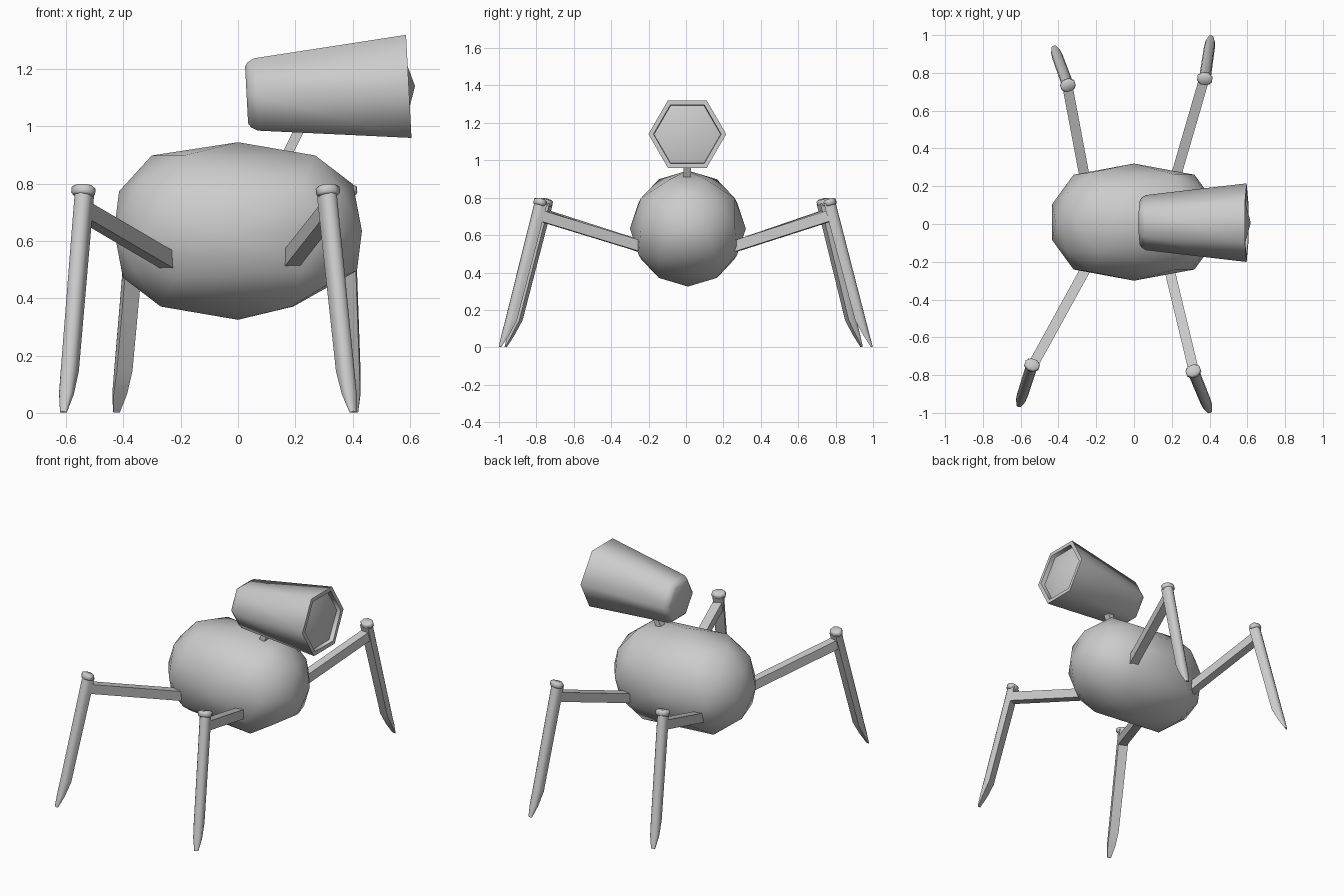
import bpy, bmesh, math
from mathutils import Vector

cube = bpy.data.objects.get("Cube")
if cube:
    bpy.data.objects.remove(cube, do_unlink=True)

grey = bpy.data.materials.new("light_grey")
grey.use_nodes = True
COLOR = (0.604, 0.604, 0.604, 1.0)
grey.diffuse_color = COLOR
grey.node_tree.nodes["Principled BSDF"].inputs["Base Color"].default_value = COLOR


def finish(bm, name, smooth_angle):
    """Turn a bmesh into a coloured object, smooth up to the given angle."""
    bmesh.ops.remove_doubles(bm, verts=bm.verts, dist=0.0002)
    bmesh.ops.recalc_face_normals(bm, faces=bm.faces)
    mesh = bpy.data.meshes.new(name)
    bm.to_mesh(mesh)
    bm.free()
    mesh.materials.append(grey)
    obj = bpy.data.objects.new(name, mesh)
    bpy.context.collection.objects.link(obj)
    bpy.ops.object.select_all(action='DESELECT')
    obj.select_set(True)
    bpy.context.view_layer.objects.active = obj
    if smooth_angle:
        bpy.ops.object.shade_smooth_by_angle(angle=math.radians(smooth_angle))
    return obj


def loft(name, sections, smooth_angle=0, cap_end=True):
    """Skin a list of equal-length point rings and cap the ends."""
    bm = bmesh.new()
    rings = [[bm.verts.new(p) for p in s] for s in sections]
    n = len(rings[0])
    for a, b in zip(rings, rings[1:]):
        for i in range(n):
            j = (i + 1) % n
            bm.faces.new((a[i], a[j], b[j], b[i]))
    bm.faces.new(rings[0])
    if cap_end:
        bm.faces.new(rings[-1])
    return finish(bm, name, smooth_angle)


def ring(profile, center, u, v, ru, rv):
    return [center + u * (a * ru) + v * (b * rv) for a, b in profile]


def polygon(n, start=0.0):
    return [(math.cos(start + math.tau * i / n), math.sin(start + math.tau * i / n))
            for i in range(n)]


SQUARE = [(-1, -1), (1, -1), (1, 1), (-1, 1)]
HALF_ROUND = [(-1, -1), (0, -1), (.5, -.85), (.87, -.5), (1, 0),
              (.87, .5), (.5, .85), (0, 1), (-1, 1)]

# Body: faceted ball, its two halves pulled apart along x
bm = bmesh.new()
bmesh.ops.create_icosphere(bm, subdivisions=2, radius=0.31)
for v in bm.verts:
    v.co.x = -v.co.x
    if abs(v.co.x) > 0.01:
        low_front = v.co.z < -0.25 and v.co.x > 0.1
        v.co.x += math.copysign(0.03 if low_front else 0.138, v.co.x)
    v.co += Vector((0, 0.01, 0.635))
finish(bm, "body", 180)

# Head: hexagonal cup with a recessed, slightly pointed front
base = Vector((0.03, 0.007, 1.11))
axis = (Vector((0.597, 0.007, 1.14)) - base).normalized()
side = Vector((0, 1, 0))
up = axis.cross(side)
head_profile = [(0, .115), (.01, .132), (.033, .146), (.567, .208),
                (.567, .181), (.54, .178), (.589, 0)]
loft("head", [ring(polygon(6), base + axis * d, side, up, r, r)
              for d, r in head_profile], 65, cap_end=False)

# Neck: short slanted bar
low, high = Vector((.15, .007, .86)), Vector((.235, .007, 1.03))
d = (high - low).normalized()
loft("neck", [ring(SQUARE, p, side, d.cross(side), .021, .017) for p in (low, high)])

# Legs: hip point, knee point, foot point
LEGS = {
    "front_right": ((-.24, -.21, .53), (-.54, -.748, .775), (-.61, -.965, .003)),
    "front_left": ((.18, -.21, .53), (.314, -.78, .775), (.402, -.996, .003)),
    "back_right": ((-.258, .23, .53), (-.35, .735, .775), (-.425, .94, .003)),
    "back_left": ((.215, .23, .53), (.375, .77, .775), (.408, .994, .003)),
}
# position along the shin, inward-outward radius, sideways radius
SHIN = [(0, .029, .031), (.8, .026, .029), (.91, .015, .025), (1, .004, .012)]
# offset along the shin axis, radius
CAP = [(-.018, .034), (-.011, .043), (.010, .043), (.017, .035)]

for name, points in LEGS.items():
    hip, knee, foot = (Vector(p) for p in points)
    shin = foot - knee
    down = shin.normalized()
    across = Vector((-shin.y, shin.x, 0)).normalized()
    out = across.cross(down)
    if out.y * foot.y < 0:
        out = -out

    # Thigh: square bar from the body to just below the knee
    end = knee + shin * 0.085
    d = (end - hip).normalized()
    flat = d.cross(Vector((0, 0, 1))).normalized()
    loft(name + "_thigh", [ring(SQUARE, p, flat, flat.cross(d), .027, .029)
                           for p in (hip, end)])

    # Shin: round outside, flat inside, cut to a point along a straight outer edge
    sections = []
    for t, r_out, r_side in SHIN:
        edge = .029 * (1 - t) + .004 * t
        center = knee + shin * t + out * (edge - r_out)
        sections.append(ring(HALF_ROUND, center, out, across, r_out, r_side))
    loft(name + "_shin", sections, 50)

    # Knee cap: flattened disc across the top of the shin
    loft(name + "_knee_cap", [ring(polygon(8, math.pi / 8), knee + down * o, out, across,
                                   r * .8, r) for o, r in CAP], 50)
